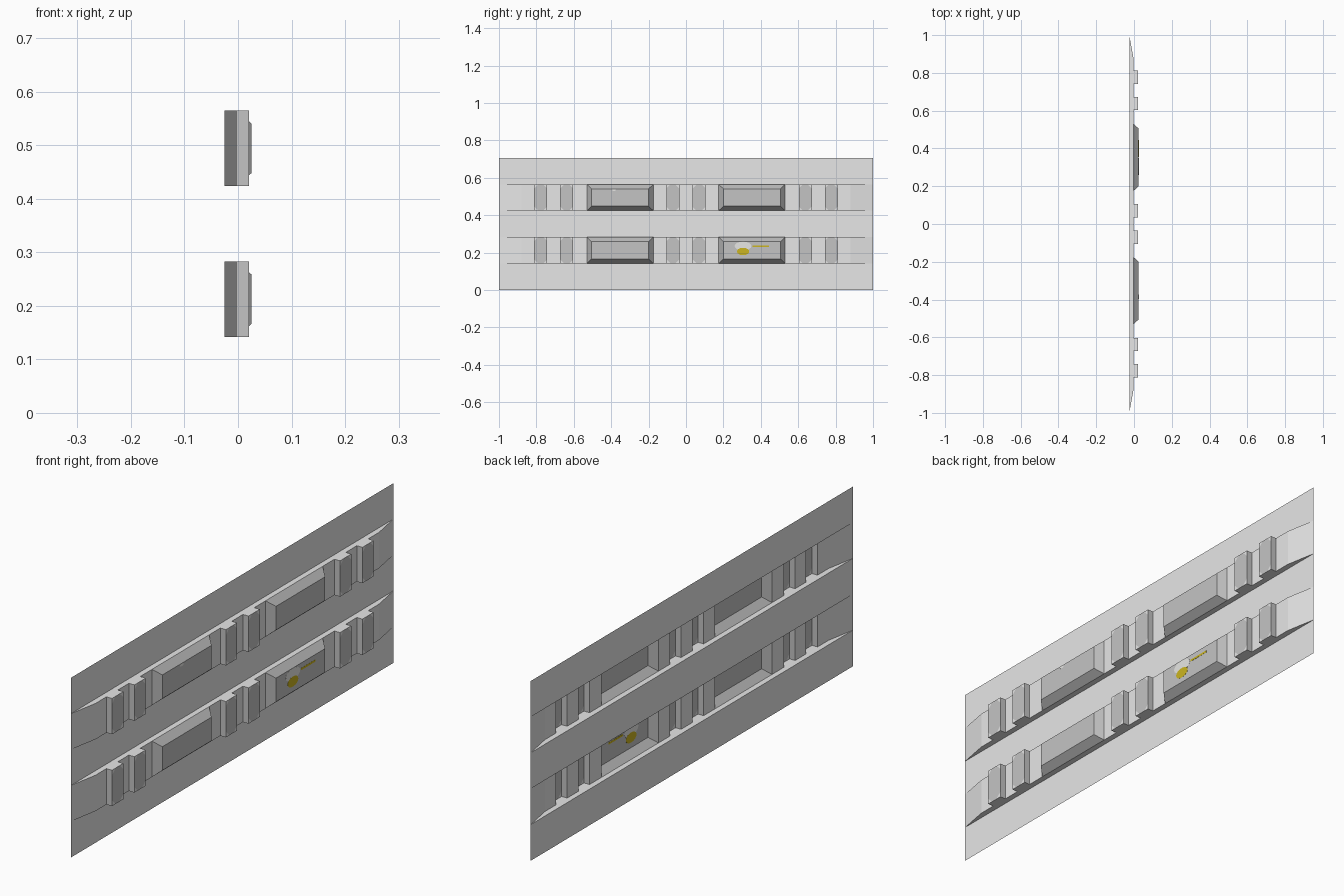
import bpy, bmesh, math

cube = bpy.data.objects.get("Cube")
if cube:
    bpy.data.objects.remove(cube)


def material(name, rgb):
    m = bpy.data.materials.new(name)
    m.use_nodes = True
    m.diffuse_color = (*rgb, 1)
    m.node_tree.nodes["Principled BSDF"].inputs["Base Color"].default_value = (*rgb, 1)
    return m


LIGHT = material("light grey", (0.8, 0.8, 0.8))
MID = material("mid grey", (0.55, 0.55, 0.55))
DARK = material("bevel grey", (0.49, 0.49, 0.49))
PALE = material("pale paint", (0.9, 0.9, 0.88))
YELLOW = material("yellow paint", (0.6, 0.46, 0.015))

BACK, BASE, RIB, PAD = -0.025, -0.003, 0.021, 0.025   # depth levels in x
HEIGHT = 0.706
ROWS = {"lower": (0.142, 0.283), "upper": (0.424, 0.565)}
RIBS = [(0.035, 0.105), (0.603, 0.673), (0.742, 0.812)]
PAD_Y = (0.175, 0.53)


def finish(name, bm, mats):
    mesh = bpy.data.meshes.new(name)
    bm.to_mesh(mesh)
    bm.free()
    for m in mats:
        mesh.materials.append(m)
    ob = bpy.data.objects.new(name, mesh)
    bpy.context.collection.objects.link(ob)


# Flat bands of the sheet
def band(name, z0, z1):
    bm = bmesh.new()
    bm.faces.new([bm.verts.new((BACK, y, z))
                  for y, z in ((-1, z0), (1, z0), (1, z1), (-1, z1))])
    finish(name, bm, [LIGHT])


# Rib front: darker rounded panel with light corners
def rib_front(bm, y0, y1, z0, z1):
    panel = []
    for y, z, s, t in ((y0, z0, 1, 1), (y1, z0, -1, 1),
                       (y1, z1, -1, -1), (y0, z1, 1, -1)):
        corner = bm.verts.new((RIB, y, z))
        along = bm.verts.new((RIB, y + s * 0.022, z))
        up = bm.verts.new((RIB, y, z + t * 0.022))
        pair = [up, along] if s == t else [along, up]
        bm.faces.new([corner, *pair[::-1]])
        panel += pair
    bm.faces.new(panel).material_index = 1


# Embossed strip: stepped outline raised between two heights, hollow behind
def strip(name, z0, z1):
    half = []
    for a, b in RIBS:
        if a == RIBS[1][0]:
            half += [(y, BASE) for y in PAD_Y]
        half += [(a, BASE), (a, RIB), (b, RIB), (b, BASE)]
    half += [(0.88, BASE), (1, BACK)]
    outline = [(-y, x) for y, x in reversed(half)] + half
    bm = bmesh.new()
    low = [bm.verts.new((x, y, z0)) for y, x in outline]
    high = [bm.verts.new((x, y, z1)) for y, x in outline]
    for i in range(len(outline) - 1):
        (ya, xa), (yb, xb) = outline[i], outline[i + 1]
        if {abs(ya), abs(yb)} == set(PAD_Y):
            continue                                  # opening behind a pad
        if xa == xb == RIB:
            rib_front(bm, ya, yb, z0, z1)
            continue
        f = bm.faces.new((low[i], low[i + 1], high[i + 1], high[i]))
        f.material_index = 1 if RIB in (xa, xb) else 0
    bm.faces.new(high)
    bm.faces.new(low[::-1])
    finish(name, bm, [LIGHT, MID])


# Bevelled pad, open at the back
def pad(name, side, z0, z1):
    y0, y1 = sorted(side * y for y in PAD_Y)

    def ring(x, dy, dz):
        return [bm.verts.new((x, y, z)) for y, z in (
            (y0 + dy, z0 + dz), (y1 - dy, z0 + dz),
            (y1 - dy, z1 - dz), (y0 + dy, z1 - dz))]
    bm = bmesh.new()
    outer, inner = ring(BASE, 0, 0), ring(PAD, 0.025, 0.024)
    for i in range(4):
        j = (i + 1) % 4
        bm.faces.new((outer[i], outer[j], inner[j], inner[i])).material_index = 1
    bm.faces.new(inner)
    finish(name, bm, [MID, DARK])


# Thin painted plate that shows on both sides of a pad face
def plate(name, mat, y, z, ry, rz, thick, sides=16):
    bm = bmesh.new()
    turn = math.pi / 4 if sides == 4 else 0
    scale = math.sqrt(2) if sides == 4 else 1
    angles = [turn + math.tau * i / sides for i in range(sides)]
    front, back = [[bm.verts.new((PAD + s * thick / 2, y + scale * ry * math.cos(a),
                                  z + scale * rz * math.sin(a))) for a in angles]
                   for s in (1, -1)]
    bm.faces.new(front)
    bm.faces.new(back[::-1])
    for i in range(sides):
        j = (i + 1) % sides
        bm.faces.new((back[i], back[j], front[j], front[i]))
    finish(name, bm, [mat])


edges = [0] + [z for row in ROWS.values() for z in row] + [HEIGHT]
for label, k in (("bottom", 0), ("middle", 2), ("top", 4)):
    band(label + "_band", edges[k], edges[k + 1])

for row, (z0, z1) in ROWS.items():
    strip(row + "_strip", z0, z1)
    for end, side in (("front", -1), ("back", 1)):
        pad(f"{row}_{end}_pad", side, z0, z1)

plate("pale_patch", PALE, 0.305, 0.235, 0.045, 0.024, 0.0006)
plate("pale_fleck", PALE, -0.385, 0.535, 0.012, 0.005, 0.0006)
plate("yellow_spot", YELLOW, 0.305, 0.206, 0.033, 0.02, 0.0012)
plate("yellow_stripe", YELLOW, 0.4, 0.235, 0.045, 0.004, 0.0012, 4)
